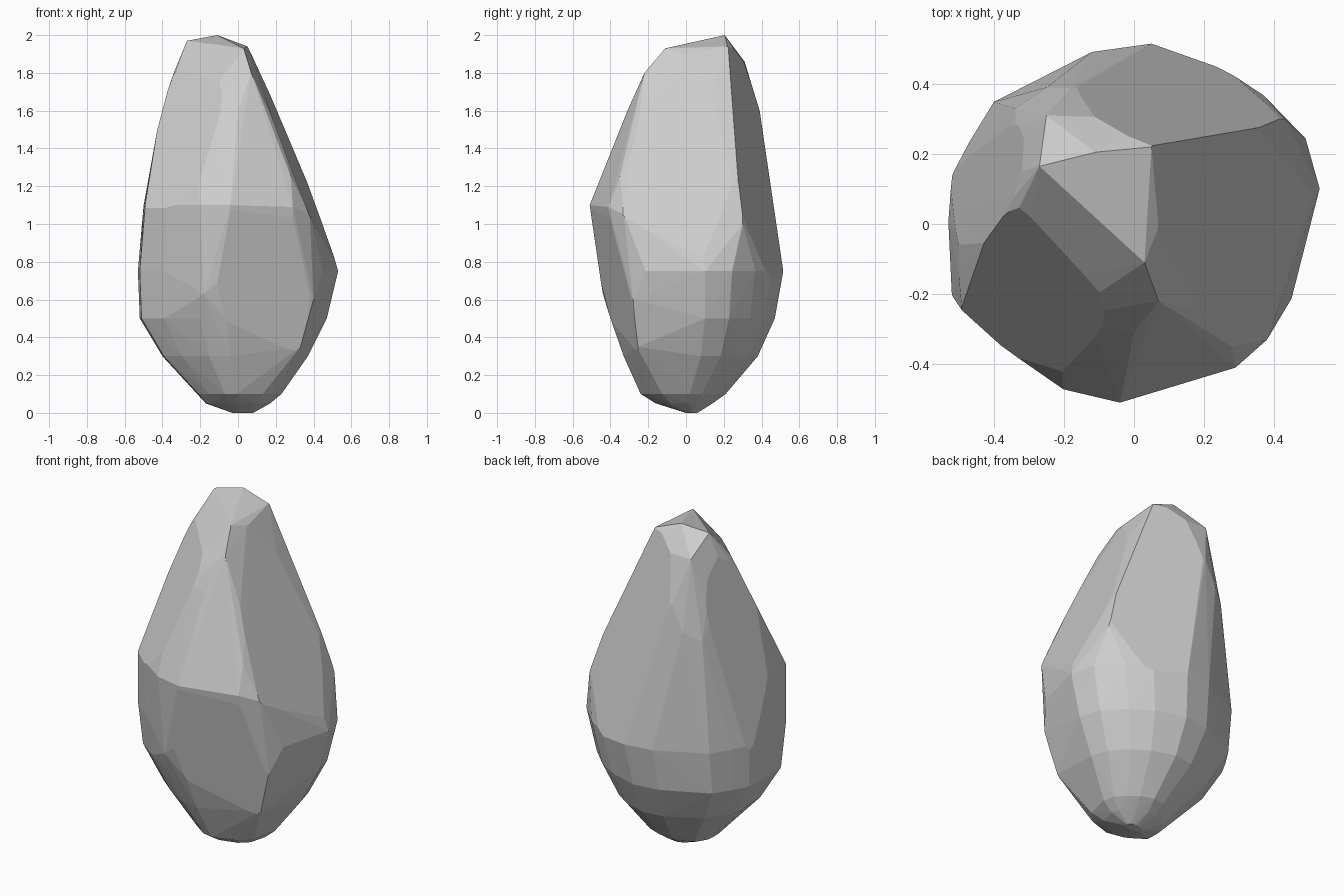
import bpy
import bmesh
from mathutils import Vector

cube = bpy.data.objects.get("Cube")
if cube:
    bpy.data.objects.remove(cube, do_unlink=True)


def make_material(name, colour):
    material = bpy.data.materials.new(name)
    material.use_nodes = True
    material.diffuse_color = colour
    material.node_tree.nodes["Principled BSDF"].inputs["Base Color"].default_value = colour
    return material


# Plan outline of the boulder at its widest
OUTLINE = [(-.53, -.02), (-.52, .12), (-.47, .22), (-.4, .34), (-.12, .49),
           (.05, .515), (.24, .45), (.37, .36), (.49, .23), (.53, .08),
           (.45, -.25), (.29, -.41), (-.04, -.51), (-.19, -.48),
           (-.39, -.35), (-.52, -.24)]

# Height, then left, right, front and back limits of each level
LEVELS = [(0, -.03, .08, 0, .06), (.05, -.17, .17, -.16, .14),
          (.1, -.21, .23, -.24, .21), (.3, -.4, .37, -.33, .38),
          (.5, -.52, .47, -.4, .47), (.75, -.53, .53, -.46, .515),
          (1.1, -.5, .43, -.5, .46), (1.6, -.41, .21, -.29, .39)]

# Corners of the broken crest
CREST = [(-.11, .205, 2), (-.27, .165, 1.97), (.03, -.11, 1.93),
         (.05, .22, 1.94), (-.25, .31, 1.86), (.07, -.01, 1.9)]

# Corners where the split faces meet, running from the crest downwards
RIDGES = {
    "side_to_front": [(.07, -.22, 1.8), (0, -.31, 1.6), (.23, -.26, 1.45),
                      (.28, -.35, 1.25), (.29, -.41, 1.09), (.38, -.33, 1.05)],
    "side_to_back": [(.08, .3, 1.86), (.25, .28, 1.47), (.35, .3, 1.25),
                     (.43, .3, 1)],
    "back_to_far_side": [(-.18, .39, 1.6), (-.25, .39, 1.45), (-.34, .33, 1.4)],
    "far_side_to_front": [(-.34, .08, 1.8), (-.41, -.03, 1.6), (-.5, -.15, 1.08)],
    "front_underside": [(-.04, -.51, 1.1), (-.18, -.44, .63), (.4, -.28, .6),
                        (.33, -.26, .35), (.2, -.18, .17)],
}

# Large split faces: outward normal and offset
FACETS = {
    "side": ((1, -.1, .4), .83),
    "back": ((.39, 1, .245), .718),
    "far_side": ((-1, .238, .177), .68),
    "upper_front": ((-.67, -.74, .45), 1),
    "lower_front": ((.29, -1, -.2), .28),
}


def span(value, low, high, new_low, new_high):
    return new_low + (value - low) / (high - low) * (new_high - new_low)


def level_points(z, left, right, front, back):
    xs = [p[0] for p in OUTLINE]
    ys = [p[1] for p in OUTLINE]
    return [(span(x, min(xs), max(xs), left, right),
             span(y, min(ys), max(ys), front, back), z) for x, y in OUTLINE]


def rebuild_hull(points):
    bm = bmesh.new()
    for point in points:
        bm.verts.new(point)
    result = bmesh.ops.convex_hull(bm, input=bm.verts[:])
    loose = {v for key in ("geom_interior", "geom_unused") for v in result[key]
             if isinstance(v, bmesh.types.BMVert)}
    bmesh.ops.delete(bm, geom=list(loose), context="VERTS")
    return bm


def split_face(bm, normal, offset):
    direction = Vector(normal)
    bmesh.ops.bisect_plane(bm, geom=bm.verts[:] + bm.edges[:] + bm.faces[:],
                           plane_co=direction * offset / direction.length_squared,
                           plane_no=direction, clear_outer=True)
    points = [v.co.copy() for v in bm.verts]
    bm.free()
    return rebuild_hull(points)


# Rough body with its crest and ridges, then the split faces
corners = [p for level in LEVELS for p in level_points(*level)] + CREST
for ridge in RIDGES.values():
    corners += ridge
body = rebuild_hull(corners)
for normal, offset in FACETS.values():
    body = split_face(body, normal, offset)
bmesh.ops.remove_doubles(body, verts=body.verts[:], dist=.004)
bmesh.ops.recalc_face_normals(body, faces=body.faces[:])

mesh = bpy.data.meshes.new("boulder")
body.to_mesh(mesh)
body.free()
mesh.materials.append(make_material("stone grey", (.61, .61, .61, 1)))
mesh.shade_flat()
boulder = bpy.data.objects.new("boulder", mesh)
bpy.context.collection.objects.link(boulder)
